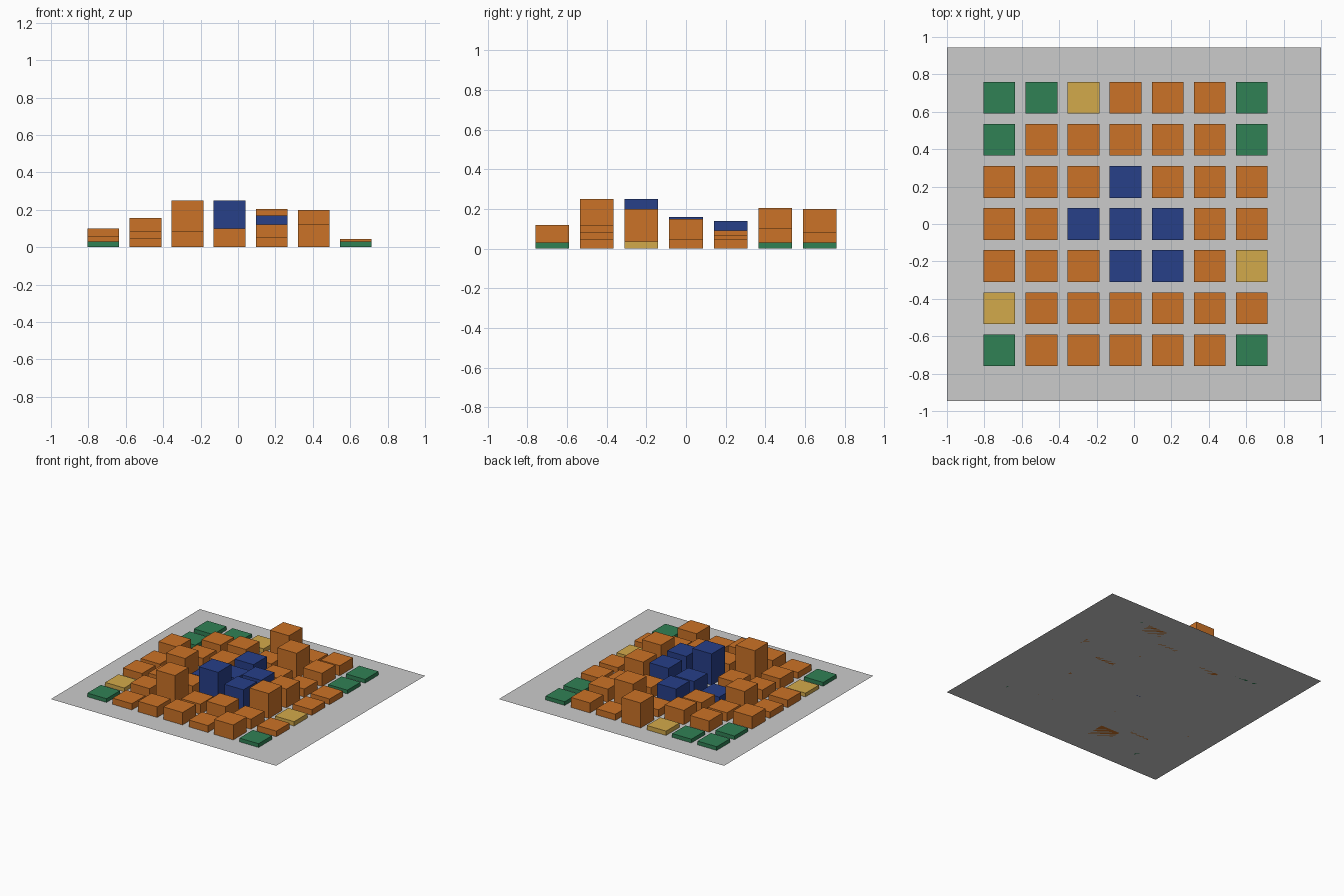
import bpy

if "Cube" in bpy.data.objects:
    bpy.data.objects.remove(bpy.data.objects["Cube"])

PITCH, SIZE = 0.225, 0.17
X0, Y0 = -0.72, 0.675

def material(name, rgb):
    m = bpy.data.materials.new(name)
    m.diffuse_color = (*rgb, 1)
    m.use_nodes = True
    m.node_tree.nodes["Principled BSDF"].inputs["Base Color"].default_value = m.diffuse_color
    return m

KINDS = {
    "G": ("park_block", material("green", (0.03, 0.22, 0.09))),
    "Y": ("low_block", material("yellow", (0.65, 0.40, 0.07))),
    "O": ("mid_block", material("orange", (0.60, 0.17, 0.02))),
    "B": ("core_block", material("blue", (0.02, 0.05, 0.25))),
}

# City grid, back row first: block kind and height in hundredths
ROWS = [
    "G3  G3  Y3.5 O20 O5   O8   G3",
    "G3  O9  O11.5 O6 O20.5 O10.5 G3",
    "O10 O7  O9  B14  O9   O6.5 O4.5",
    "O5  O15.5 B5 B11.5 B16 O15 O4.5",
    "O6  O8  O8  B25  B17  O20  Y3.5",
    "Y3  O8.5 O25 O8  O12  O8   O4.5",
    "G3  O5  O8.5 O10 O5.5 O12  G3",
]

# Flat ground sheet
bpy.ops.mesh.primitive_plane_add(size=1, location=(0, 0, 0))
ground = bpy.context.object
ground.name = "ground_sheet"
ground.scale = (2, 1.89, 1)

# Box buildings standing on the sheet
for r, row in enumerate(ROWS):
    for c, cell in enumerate(row.split()):
        name, mat = KINDS[cell[0]]
        h = float(cell[1:]) / 100
        bpy.ops.mesh.primitive_cube_add(
            size=1, location=(X0 + c * PITCH, Y0 - r * PITCH, h / 2))
        block = bpy.context.object
        block.name = f"{name}_{r + 1}_{c + 1}"
        block.scale = (SIZE, SIZE, h)
        block.data.materials.append(mat)
